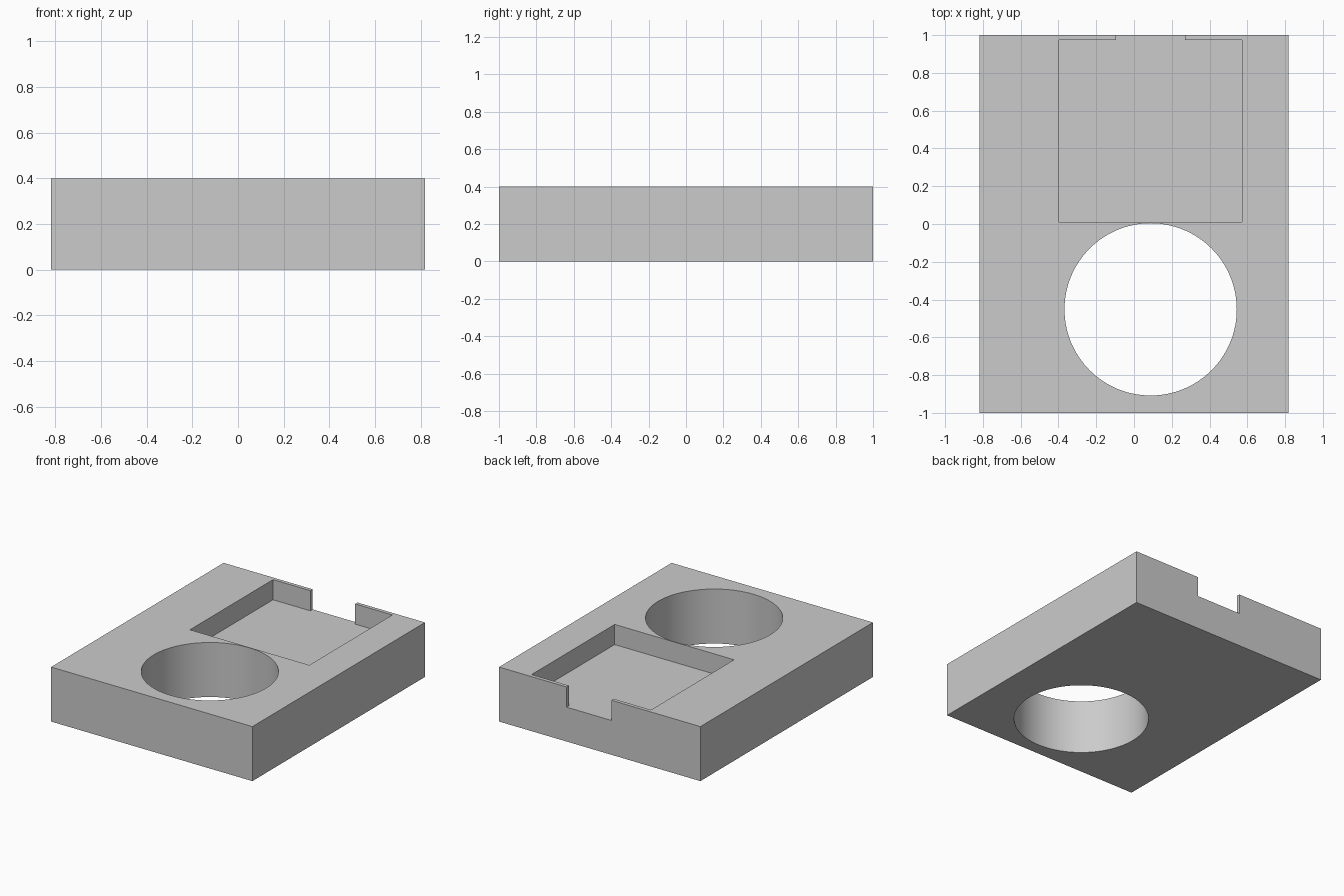
import bpy
import math

if "Cube" in bpy.data.objects:
    bpy.data.objects.remove(bpy.data.objects["Cube"], do_unlink=True)

# Single plain grey
grey = bpy.data.materials.new("light grey")
grey.use_nodes = True
colour = (0.6, 0.6, 0.6, 1)
grey.diffuse_color = colour
grey.node_tree.nodes["Principled BSDF"].inputs["Base Color"].default_value = colour

HEIGHT, FLOOR = 0.4, 0.252


def box(name, x, y, z):
    """Box spanning the given (low, high) ranges."""
    spans = (x, y, z)
    bpy.ops.mesh.primitive_cube_add(size=1, location=[(a + b) / 2 for a, b in spans])
    ob = bpy.context.object
    ob.name = name
    ob.scale = [b - a for a, b in spans]
    bpy.ops.object.transform_apply(location=True, rotation=False, scale=True)
    ob.data.materials.append(grey)
    return ob


def cut(target, cutter):
    """Subtract the cutter from the target and discard it."""
    bpy.context.view_layer.update()
    mod = target.modifiers.new(cutter.name, "BOOLEAN")
    mod.operation = "DIFFERENCE"
    mod.solver = "EXACT"
    mod.object = cutter
    bpy.ops.object.select_all(action="DESELECT")
    target.select_set(True)
    bpy.context.view_layer.objects.active = target
    bpy.ops.object.modifier_apply(modifier=mod.name)
    bpy.data.objects.remove(cutter, do_unlink=True)


# Rectangular block
block = box("holder_block", (-0.817, 0.817), (-1, 1), (0, HEIGHT))

# Shallow square pocket, then the notch through its thin rear wall
cut(block, box("pocket_cutter", (-0.397, 0.572), (0.01, 0.973), (FLOOR, 0.6)))
cut(block, box("notch_cutter", (-0.094, 0.27), (0.9, 1.1), (FLOOR, 0.6)))

# Round through hole
bpy.ops.mesh.primitive_cylinder_add(vertices=128, radius=0.456, depth=1,
                                    location=(0.088, -0.452, 0.2))
hole = bpy.context.object
hole.name = "hole_cutter"
hole.data.materials.append(grey)
cut(block, hole)

# Smooth hole wall, sharp block edges
bpy.ops.object.shade_smooth_by_angle(angle=math.radians(30))
